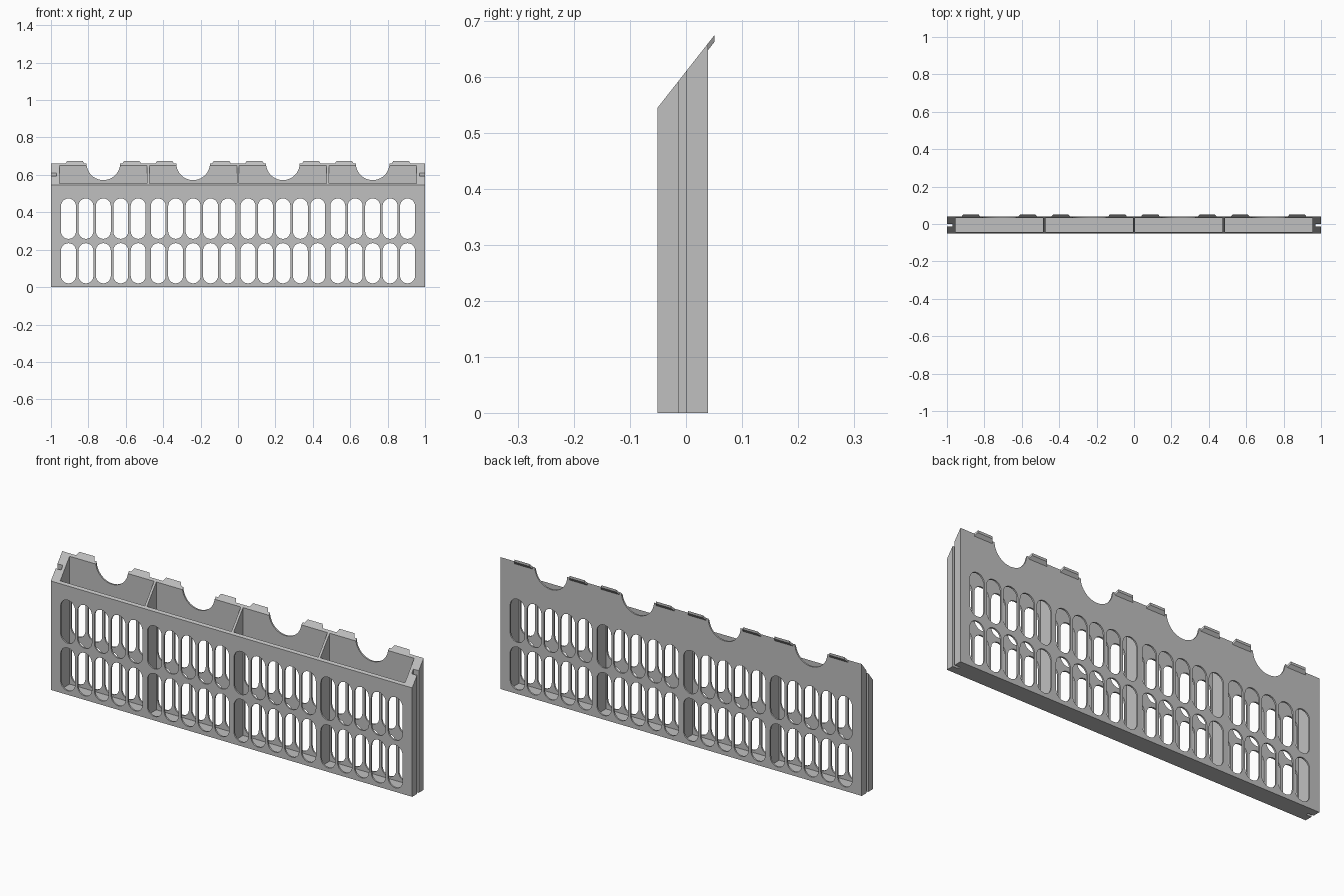
import bpy, bmesh, math
from mathutils import Vector

if "Cube" in bpy.data.objects:
    bpy.data.objects.remove(bpy.data.objects["Cube"])

FRONT, BACK, TIP = -0.051, 0.039, 0.051      # y of front wall, back wall, clip tips
LOW, SLOPE = 0.545, 1.275                    # rim height at the front, rim slope
WALL, FLOOR = 0.008, 0.01
CELLS = [-0.72, -0.24, 0.24, 0.72]


def rim(y):
    return LOW + SLOPE * (y - FRONT)


grey = bpy.data.materials.new("light_grey")
grey.diffuse_color = (0.527, 0.527, 0.527, 1)
grey.use_nodes = True
grey.node_tree.nodes["Principled BSDF"].inputs["Base Color"].default_value = grey.diffuse_color


def prism(bm, points, offset):
    """Extrude a closed 3D outline along an offset."""
    lower = [bm.verts.new(p) for p in points]
    upper = [bm.verts.new(Vector(p) + Vector(offset)) for p in points]
    n = len(points)
    bm.faces.new(lower)
    bm.faces.new(upper[::-1])
    for i in range(n):
        j = (i + 1) % n
        bm.faces.new((lower[j], lower[i], upper[i], upper[j]))


def box(bm, x0, x1, y0, y1, z0, z1):
    prism(bm, [(x0, y0, z0), (x1, y0, z0), (x1, y1, z0), (x0, y1, z0)], (0, 0, z1 - z0))


def make(name, bm):
    bmesh.ops.recalc_face_normals(bm, faces=bm.faces)
    mesh = bpy.data.meshes.new(name)
    bm.to_mesh(mesh)
    bm.free()
    mesh.materials.append(grey)
    obj = bpy.data.objects.new(name, mesh)
    bpy.context.collection.objects.link(obj)
    return obj


def cut(target, bm):
    cutter = make("cutter", bm)
    cutter.hide_render = True
    mod = target.modifiers.new("cut", 'BOOLEAN')
    mod.operation, mod.solver, mod.object = 'DIFFERENCE', 'EXACT', cutter
    bpy.context.view_layer.objects.active = target
    bpy.ops.object.modifier_apply(modifier=mod.name)
    bpy.data.objects.remove(cutter)


def capsule(x, z0, z1, r, y, steps=12):
    """Upright rounded slot outline."""
    pts = []
    for cz, start in ((z1 - r, 0), (z0 + r, math.pi)):
        for i in range(steps + 1):
            a = start + math.pi * i / steps
            pts.append((x + r * math.cos(a), y, cz + r * math.sin(a)))
    return pts


# Solid body with a sloped top
bm = bmesh.new()
prism(bm, [(-1, FRONT, 0), (-1, BACK, 0), (-1, BACK, rim(BACK)), (-1, FRONT, LOW)], (2, 0, 0))
holder = make("rack_body", bm)

# Four open compartments, leaving thin dividers
bm = bmesh.new()
for c in CELLS:
    box(bm, c - 0.234, c + 0.234, FRONT + WALL, BACK - WALL, FLOOR, 0.9)
cut(holder, bm)

# Two rows of rounded slots through the front and back walls
bm = bmesh.new()
for c in CELLS:
    for i in range(-2, 3):
        for z0, z1 in ((0.02, 0.235), (0.258, 0.474)):
            prism(bm, capsule(c + i * 0.0932, z0, z1, 0.04, -0.1), (0, 0.2, 0))
cut(holder, bm)

# Round finger notches in the back wall
bm = bmesh.new()
for c in CELLS:
    prism(bm, capsule(c, 0.572, 0.9, 0.09, 0.02, 20), (0, 0.1, 0))
cut(holder, bm)

# Vertical connecting grooves in both ends
bm = bmesh.new()
for s in (-1, 1):
    box(bm, *sorted((s * 0.97, s * 1.1)), -0.013, 0.001, -0.1, 0.9)
cut(holder, bm)

# Clips along the top back edge, tapered towards the tip
bm = bmesh.new()
root = BACK - 0.004
for c in CELLS:
    for s in (-0.152, 0.152):
        x = c + s
        prism(bm, [(x - 0.054, root, rim(root)), (x + 0.054, root, rim(root)),
                   (x + 0.041, TIP, rim(TIP)), (x - 0.041, TIP, rim(TIP))], (0, 0, -0.012))
clips = make("hook_clips", bm)

for obj in (holder, clips):
    bpy.ops.object.select_all(action='DESELECT')
    obj.select_set(True)
    bpy.context.view_layer.objects.active = obj
    bpy.ops.object.shade_smooth_by_angle(angle=math.radians(30))
